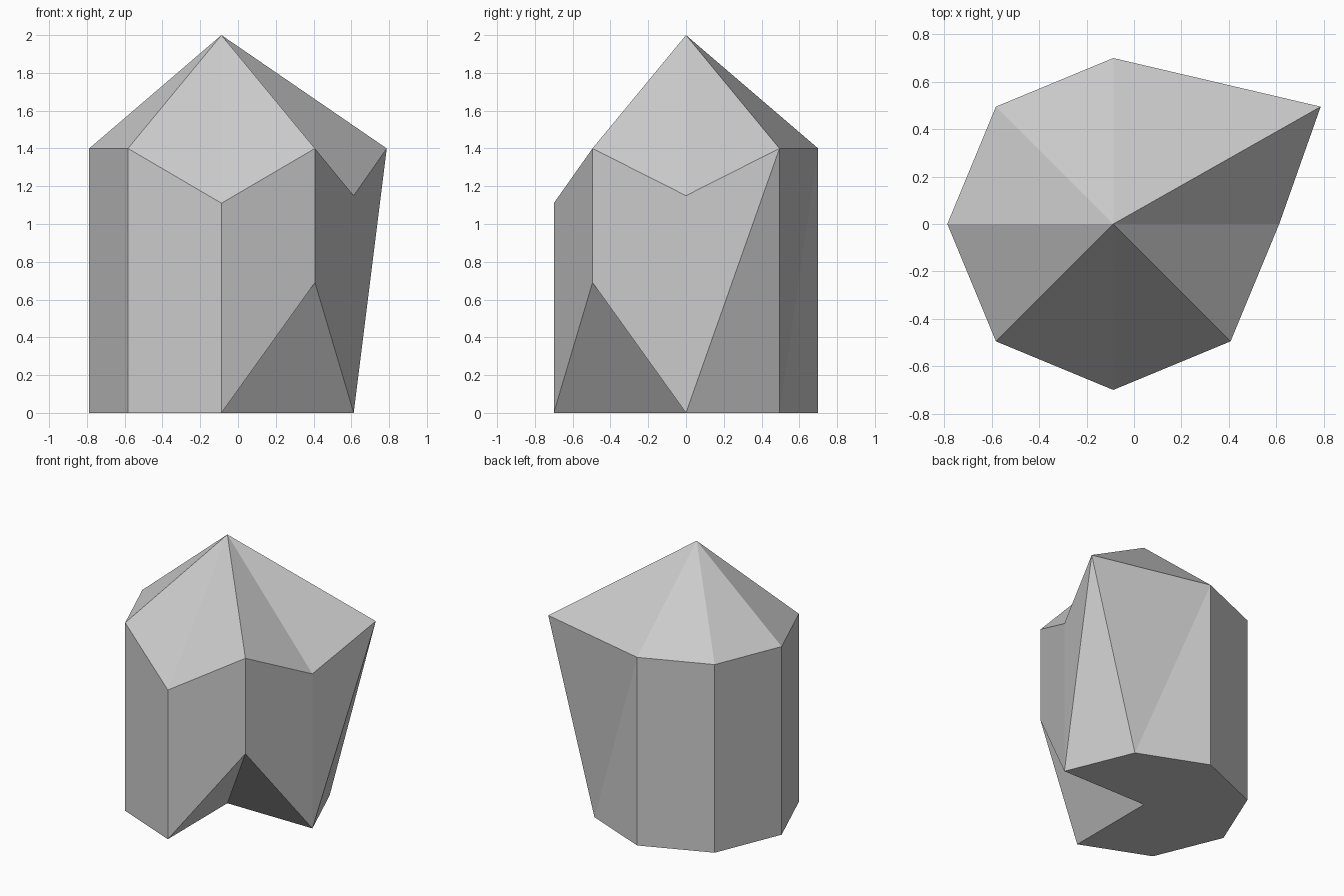
import bpy, bmesh, math

if "Cube" in bpy.data.objects:
    bpy.data.objects.remove(bpy.data.objects["Cube"])

AXIS_X, RADIUS, SIDES = -0.0875, 0.7, 8

bm = bmesh.new()


def ring(z):
    """One octagon of vertices, counter-clockwise from +x."""
    return [bm.verts.new((AXIS_X + RADIUS * math.cos(math.tau * i / SIDES),
                          RADIUS * math.sin(math.tau * i / SIDES), z))
            for i in range(SIDES)]


# Octagonal column with a pointed cap and a centre point underneath
low, high = ring(0), ring(1.4)
tip = bm.verts.new((AXIS_X, 0, 2))
base = bm.verts.new((AXIS_X, 0, 0))

# Irregular corners that give the crystal its chipped shape
high[0].co.z = 1.15      # right corner dips
high[6].co.z = 1.11      # front corner dips
high[1].co.x = 0.7875    # back right corner leans out
low[7].co.z = 0.69       # front right foot is chipped away

for i in range(SIDES):
    j = (i + 1) % SIDES
    bm.faces.new((high[i], high[j], tip))
    bm.faces.new((low[j], low[i], base))
    # Skewed walls beside the leaning corner are split in two
    if i == 0:
        bm.faces.new((low[0], low[1], high[1]))
        bm.faces.new((low[0], high[1], high[0]))
    elif i == 1:
        bm.faces.new((low[1], low[2], high[2]))
        bm.faces.new((low[1], high[2], high[1]))
    else:
        bm.faces.new((low[i], low[j], high[j], high[i]))

bmesh.ops.recalc_face_normals(bm, faces=bm.faces)
mesh = bpy.data.meshes.new("crystal")
bm.to_mesh(mesh)
bm.free()
bpy.context.collection.objects.link(bpy.data.objects.new("crystal", mesh))
